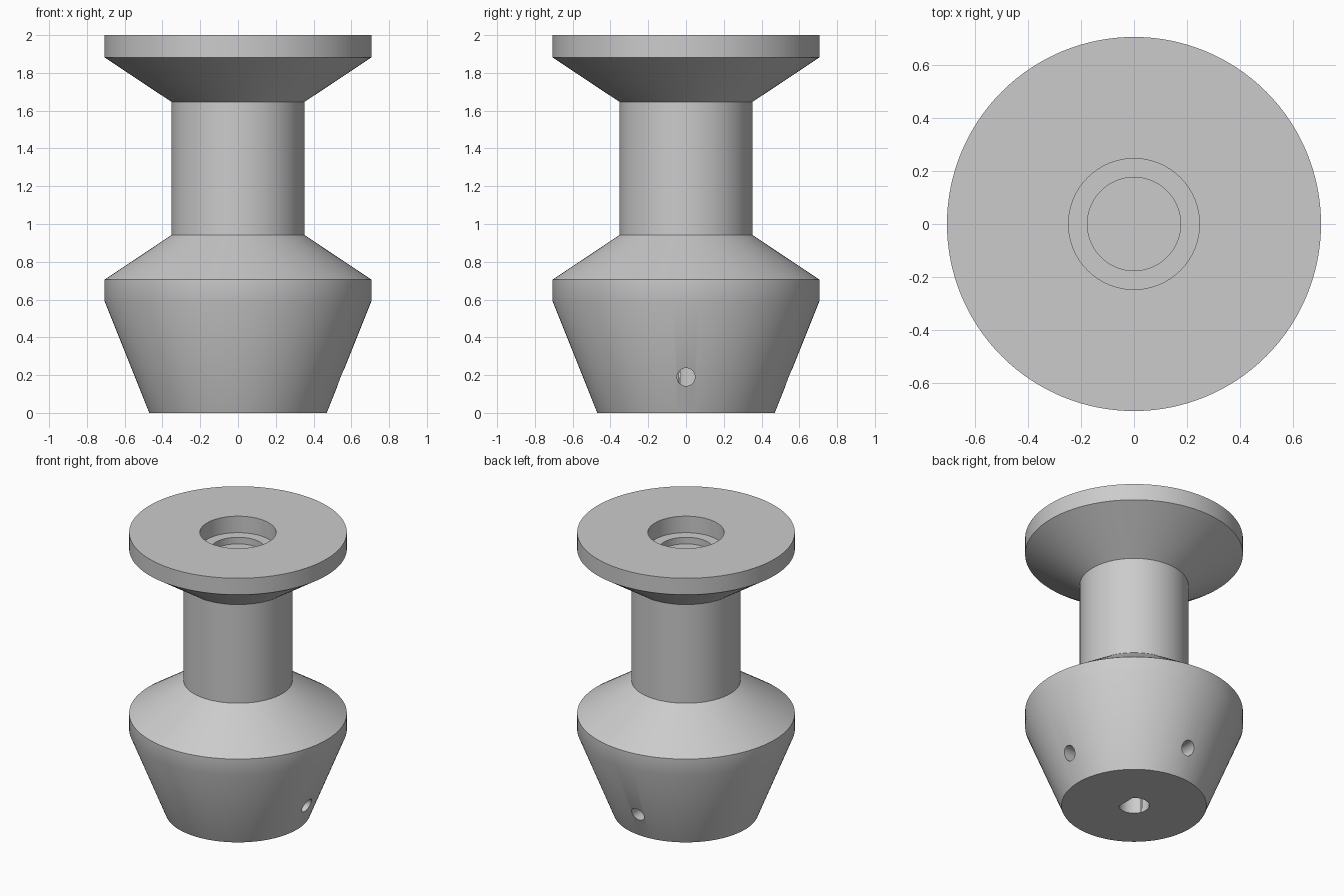
import bpy, bmesh
from math import cos, sin, pi, radians
from mathutils import Matrix, Vector

default = bpy.data.objects.get("Cube")
if default:
    bpy.data.objects.remove(default, do_unlink=True)

SEGMENTS = 128

grey = bpy.data.materials.new("plain_grey")
grey.use_nodes = True
colour = (0.60, 0.60, 0.60, 1)
grey.diffuse_color = colour
grey.node_tree.nodes["Principled BSDF"].inputs["Base Color"].default_value = colour


def make_object(name, bm):
    bmesh.ops.recalc_face_normals(bm, faces=bm.faces)
    mesh = bpy.data.meshes.new(name)
    bm.to_mesh(mesh)
    bm.free()
    mesh.materials.append(grey)
    obj = bpy.data.objects.new(name, mesh)
    bpy.context.collection.objects.link(obj)
    return obj


def lathe(name, profile):
    """Turn (radius, height) points around z; radius 0 closes the ends."""
    bm = bmesh.new()
    verts = [bm.verts.new((r, 0, z)) for r, z in profile]
    edges = [bm.edges.new(pair) for pair in zip(verts, verts[1:])]
    bmesh.ops.spin(bm, geom=verts + edges, axis=(0, 0, 1), cent=(0, 0, 0),
                   angle=2 * pi, steps=SEGMENTS, use_merge=True)
    bmesh.ops.remove_doubles(bm, verts=bm.verts, dist=1e-5)
    return make_object(name, bm)


def prism(name, outline, depth, matrix):
    """Extrude a flat outline along its local z."""
    bm = bmesh.new()
    face = bm.faces.new([bm.verts.new((x, y, 0)) for x, y in outline])
    top = bmesh.ops.extrude_face_region(bm, geom=[face])["geom"]
    moved = [v for v in top if isinstance(v, bmesh.types.BMVert)]
    bmesh.ops.translate(bm, verts=moved, vec=Vector((0, 0, depth)))
    bmesh.ops.transform(bm, matrix=matrix, verts=bm.verts)
    return make_object(name, bm)


def circle(radius, count):
    return [(radius * cos(2 * pi * i / count), radius * sin(2 * pi * i / count))
            for i in range(count)]


# Spool body with the stepped seat sunk into its top
spool = lathe("spool_body", [
    (0, 0), (0.47, 0), (0.706, 0.59), (0.706, 0.706), (0.353, 0.941),
    (0.353, 1.647), (0.706, 1.882), (0.706, 2),
    (0.247, 2), (0.247, 1.882), (0.176, 1.882), (0.176, 1.835), (0, 1.835)])

# Shaft bore with a flat on its +x side
bore = [(min(x, 0.07), y) for x, y in circle(0.099, 64)]
flat = [i for i, p in enumerate(bore) if p[0] == 0.07]
ends = (min(bore[i][1] for i in flat), max(bore[i][1] for i in flat))
bore = [p for p in bore if p[0] < 0.07 or p[1] in ends]
cutters = [prism("shaft_bore_cutter", bore, 0.5, Matrix.Translation((0, 0, -0.1)))]

# Two screw holes, at the left and the back, running in to the bore
for side, turn in (("left", 0), ("back", 90)):
    place = (Matrix.Translation((0, 0, 0.19)) @ Matrix.Rotation(radians(turn), 4, "Z")
             @ Matrix.Rotation(radians(90), 4, "Y"))
    cutters.append(prism(side + "_screw_hole_cutter", circle(0.048, 32), 0.8, place))

for cutter in cutters:
    cut = spool.modifiers.new(cutter.name, "BOOLEAN")
    cut.operation = "DIFFERENCE"
    cut.solver = "EXACT"
    cut.object = cutter

# Bake the cuts, then drop the cutters
bpy.context.view_layer.update()
evaluated = spool.evaluated_get(bpy.context.evaluated_depsgraph_get())
finished = bpy.data.meshes.new_from_object(evaluated)
spool.modifiers.clear()
spool.data = finished
for cutter in cutters:
    bpy.data.objects.remove(cutter, do_unlink=True)

# Smooth turned surfaces with crisp rims
bpy.ops.object.select_all(action="DESELECT")
spool.select_set(True)
bpy.context.view_layer.objects.active = spool
bpy.ops.object.shade_smooth_by_angle(angle=radians(30))
